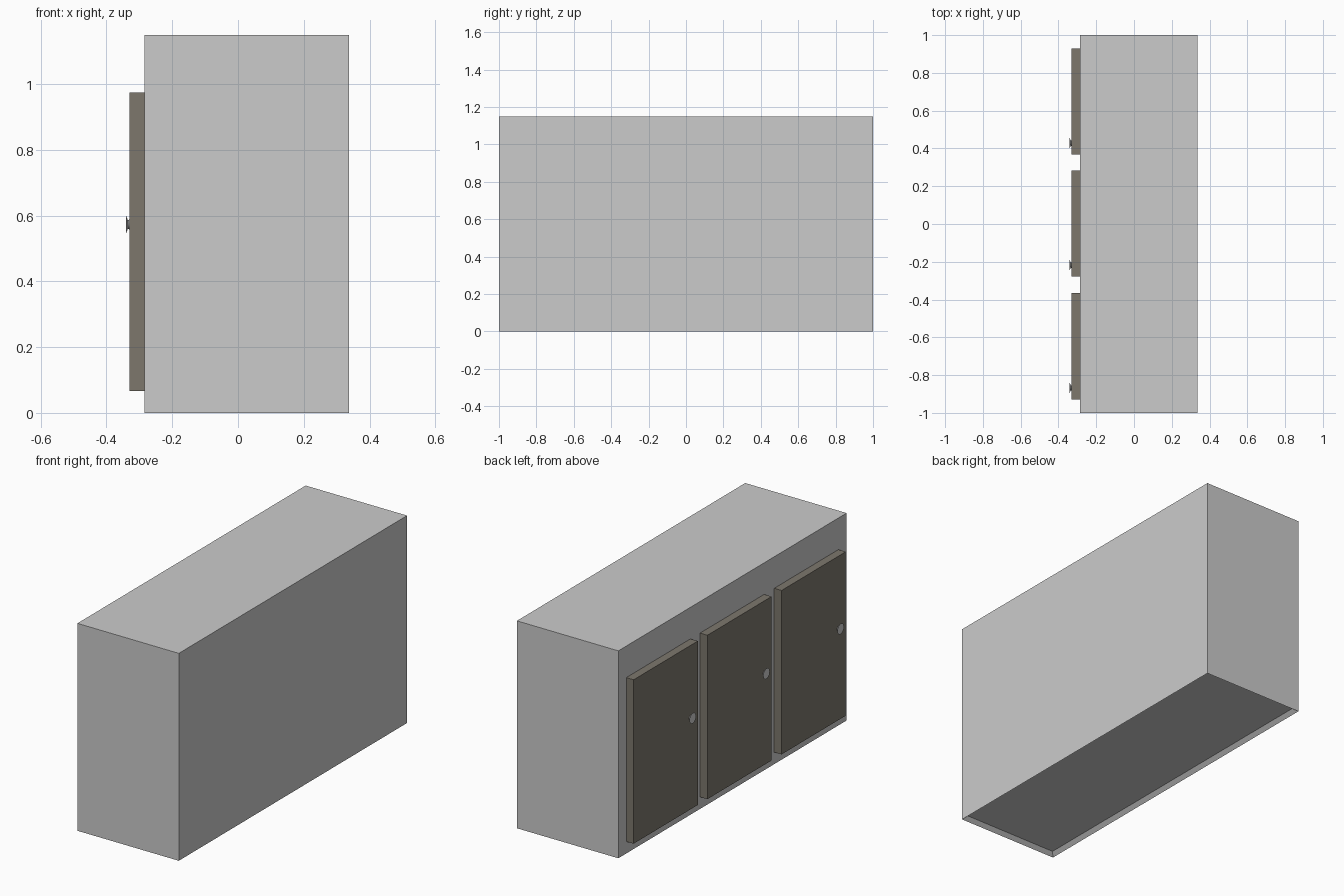
import bpy, bmesh, math
from mathutils import Vector

if "Cube" in bpy.data.objects:
    bpy.data.objects.remove(bpy.data.objects["Cube"])


def make_object(name, bm, mat=None):
    bmesh.ops.recalc_face_normals(bm, faces=bm.faces)
    mesh = bpy.data.meshes.new(name)
    bm.to_mesh(mesh)
    bm.free()
    obj = bpy.data.objects.new(name, mesh)
    bpy.context.collection.objects.link(obj)
    if mat:
        mesh.materials.append(mat)
    return obj


def box_bm(lo, hi):
    lo, hi = Vector(lo), Vector(hi)
    bm = bmesh.new()
    bmesh.ops.create_cube(bm, size=1)
    for v in bm.verts:
        v.co = Vector([c * s for c, s in zip(v.co, hi - lo)]) + (lo + hi) / 2
    return bm


FRONT = -0.285      # cabinet face carrying the doors
DOOR_FACE = -0.33

# Cabinet body with a shallow recess in the underside
bm = box_bm((FRONT, -1, 0), (0.337, 1, 1.15))
bm.normal_update()
bottom = [f for f in bm.faces if f.normal.z < -0.9]
bmesh.ops.inset_region(bm, faces=bottom, thickness=0.03)
for v in bottom[0].verts:
    v.co.z += 0.02
make_object("cabinet_body", bm)

# Dark door colour
dark = bpy.data.materials.new("dark_door")
dark.diffuse_color = (0.205, 0.186, 0.152, 1)
dark.use_nodes = True
dark.node_tree.nodes["Principled BSDF"].inputs["Base Color"].default_value = dark.diffuse_color

# Flared knob profile: (distance out from the door, radius)
KNOB = [(0.0, 0.016), (0.003, 0.013), (0.005, 0.013), (0.008, 0.021), (0.011, 0.029)]
SIDES = 24


def add_knob(name, y, z):
    bm = bmesh.new()
    rings = [[bm.verts.new((DOOR_FACE - d,
                            y + r * math.cos(2 * math.pi * i / SIDES),
                            z + r * math.sin(2 * math.pi * i / SIDES)))
              for i in range(SIDES)] for d, r in KNOB]
    for a, b in zip(rings, rings[1:]):
        for i in range(SIDES):
            j = (i + 1) % SIDES
            bm.faces.new((a[i], a[j], b[j], b[i]))
    bm.faces.new(rings[0])
    bm.faces.new(rings[-1])
    make_object(name, bm)


# Three doors, each with a knob near its lower-y edge
for n, y0 in enumerate((-0.928, -0.278, 0.368), 1):
    make_object(f"door_{n}", box_bm((DOOR_FACE, y0, 0.066), (FRONT, y0 + 0.562, 0.975)), dark)
    add_knob(f"knob_{n}", y0 + 0.06, 0.573)
